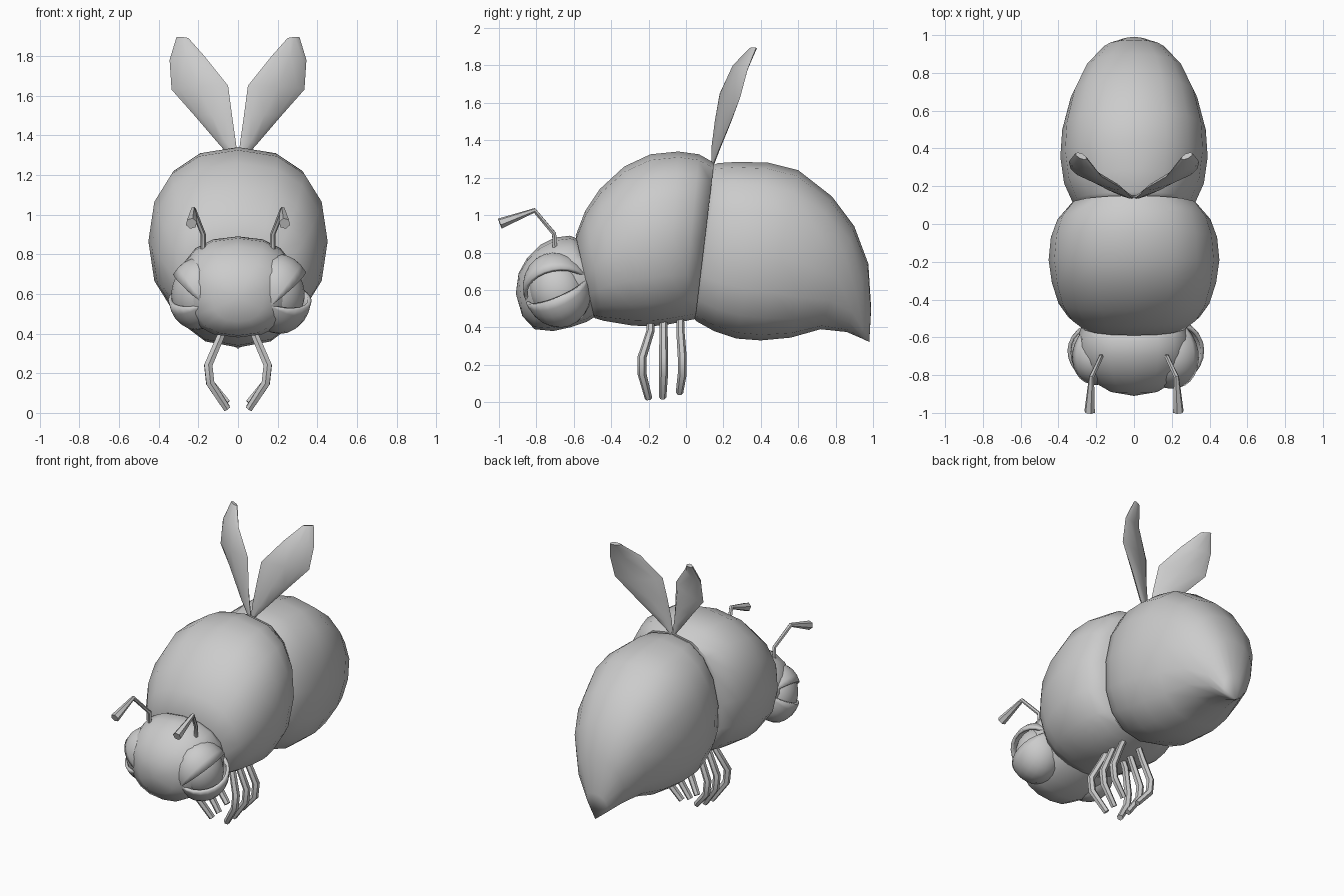
import bpy, bmesh, math
from mathutils import Vector, Matrix

if "Cube" in bpy.data.objects:
    bpy.data.objects.remove(bpy.data.objects["Cube"])


def finish(name, bm, angle=60):
    bmesh.ops.recalc_face_normals(bm, faces=bm.faces)
    me = bpy.data.meshes.new(name)
    bm.to_mesh(me)
    bm.free()
    ob = bpy.data.objects.new(name, me)
    bpy.context.collection.objects.link(ob)
    smooth(ob, angle)
    return ob


def smooth(ob, angle=60):
    bpy.ops.object.select_all(action='DESELECT')
    ob.select_set(True)
    bpy.context.view_layer.objects.active = ob
    bpy.ops.object.shade_smooth_by_angle(angle=math.radians(angle))


def loft(name, sections, n=16, power=0.87, tip=None, angle=60):
    """Skin rounded rings; each section = end A, end B, sideways half-width vector."""
    bm = bmesh.new()
    rings = []
    sp = lambda v: math.copysign(abs(v) ** power, v)
    for a, b, side in sections:
        a, b, side = Vector(a), Vector(b), Vector(side)
        mid, half = (a + b) / 2, (a - b) / 2
        rings.append([bm.verts.new(mid + half * sp(math.cos(t)) + side * sp(math.sin(t)))
                      for t in (2 * math.pi * i / n for i in range(n))])
    for r, q in zip(rings, rings[1:]):
        for i in range(n):
            j = (i + 1) % n
            bm.faces.new((r[i], r[j], q[j], q[i]))
    bm.faces.new(rings[0])
    if tip:
        t = bm.verts.new(tip)
        for i in range(n):
            bm.faces.new((rings[-1][i], rings[-1][(i + 1) % n], t))
    else:
        bm.faces.new(rings[-1])
    return finish(name, bm, angle)


def body(name, rows, tip=None):
    """Rows: top y, top z, bottom y, bottom z, half width."""
    return loft(name, [((0, a, b), (0, c, d), (w, 0, 0)) for a, b, c, d, w in rows], tip=tip)


def tube(name, pts, radii):
    cu = bpy.data.curves.new(name, 'CURVE')
    cu.dimensions = '3D'
    cu.bevel_depth = 1
    cu.bevel_resolution = 1
    cu.use_fill_caps = True
    s = cu.splines.new('POLY')
    s.points.add(len(pts) - 1)
    for p, co, r in zip(s.points, pts, radii):
        p.co = (*co, 1)
        p.radius = r
    ob = bpy.data.objects.new(name, cu)
    bpy.context.collection.objects.link(ob)
    bpy.ops.object.select_all(action='DESELECT')
    ob.select_set(True)
    bpy.context.view_layer.objects.active = ob
    bpy.ops.object.convert(target='MESH')
    smooth(bpy.context.object, 50)


def eye_part(name, s, scale, slit):
    """Ellipsoid with poles at the eye corners; slit opens a wedge between lids."""
    bm = bmesh.new()
    bmesh.ops.create_uvsphere(bm, u_segments=24, v_segments=12, radius=1)
    if slit:
        gap = [f for f in bm.faces if -15 < math.degrees(
            math.atan2(f.calc_center_median().y, f.calc_center_median().x)) < 30]
        bmesh.ops.delete(bm, geom=gap, context='FACES')
    m = (Matrix.Diagonal((s, 1, 1, 1)) @ Matrix.Translation((0.205, -0.69, 0.6))
         @ Matrix.Rotation(math.radians(-14), 4, 'Z') @ Matrix.Rotation(math.radians(20), 4, 'X')
         @ Matrix.Diagonal((*scale, 1)) @ Matrix.Rotation(math.radians(90), 4, 'X'))
    bm.transform(m)
    ob = finish(name, bm)
    if slit:
        mod = ob.modifiers.new("thickness", 'SOLIDIFY')
        mod.thickness = 0.02
        mod.offset = -1


# Main body
body("thorax", [(-.59, .89, -.49, .45, .28), (-.54, 1.02, -.44, .435, .35),
                (-.46, 1.14, -.38, .425, .40), (-.33, 1.26, -.29, .41, .435),
                (-.19, 1.325, -.19, .405, .452), (-.04, 1.34, -.10, .415, .44),
                (.07, 1.325, -.02, .43, .405), (.15, 1.28, .05, .445, .34)])
body("abdomen", [(.13, 1.26, .03, .46, .29), (.17, 1.278, .06, .43, .325),
                 (.28, 1.285, .15, .38, .37), (.44, 1.28, .27, .34, .39),
                 (.60, 1.24, .40, .33, .38), (.78, 1.10, .56, .345, .335),
                 (.90, .94, .72, .39, .265), (.975, .74, .86, .375, .17),
                 (.99, .5, .93, .345, .075)], tip=(0, .98, .322))
body("head", [(-.57, .87, -.48, .46, .27), (-.62, .89, -.53, .43, .29),
              (-.70, .88, -.62, .40, .295), (-.78, .84, -.71, .38, .28),
              (-.85, .77, -.81, .39, .225), (-.895, .69, -.875, .46, .13)],
     tip=(0, -.91, .58))

for s, label in ((1, "right"), (-1, "left")):
    # Eyes with lids
    eye_part("eyeball_" + label, s, (.13, .145, .165), False)
    eye_part("eyelids_" + label, s, (.148, .16, .185), True)

    # Antennae
    tube("antenna_" + label, [(s * x, y, z) for x, y, z in (
        (.175, -.70, .80), (.175, -.705, .90), (.225, -.81, 1.025), (.235, -.995, .955))],
        (.014, .013, .014, .029))

    # Wings
    wing = [((0, .14, 1.27), (.02, .145, 1.27), .008),
            ((.01, .14, 1.36), (.10, .18, 1.36), .016),
            ((.03, .155, 1.5), (.22, .24, 1.5), .022),
            ((.05, .18, 1.65), (.335, .29, 1.63), .024),
            ((.17, .25, 1.80), (.345, .33, 1.78), .02),
            ((.25, .345, 1.89), (.31, .375, 1.895), .014)]
    loft("wing_" + label, [((s * a[0], *a[1:]), (s * b[0], *b[1:]), (-s * t * .45, t * .85, -t * .25))
                           for a, b, t in wing], n=8, power=1, angle=45)

    # Legs: y at hip, knee, foot
    for part, ys, drop in (("front", (-.19, -.235, -.20), 0), ("middle", (-.12, -.12, -.125), .005),
                           ("rear", (-.03, -.02, -.035), .03)):
        tube(f"{part}_leg_{label}", [(s * .06, ys[0], .45), (s * .09, ys[0], .38),
             (s * .15, ys[1], .24), (s * .14, ys[1], .15), (s * .055, ys[2], .02 + drop)],
             (.02, .022, .024, .024, .02))
